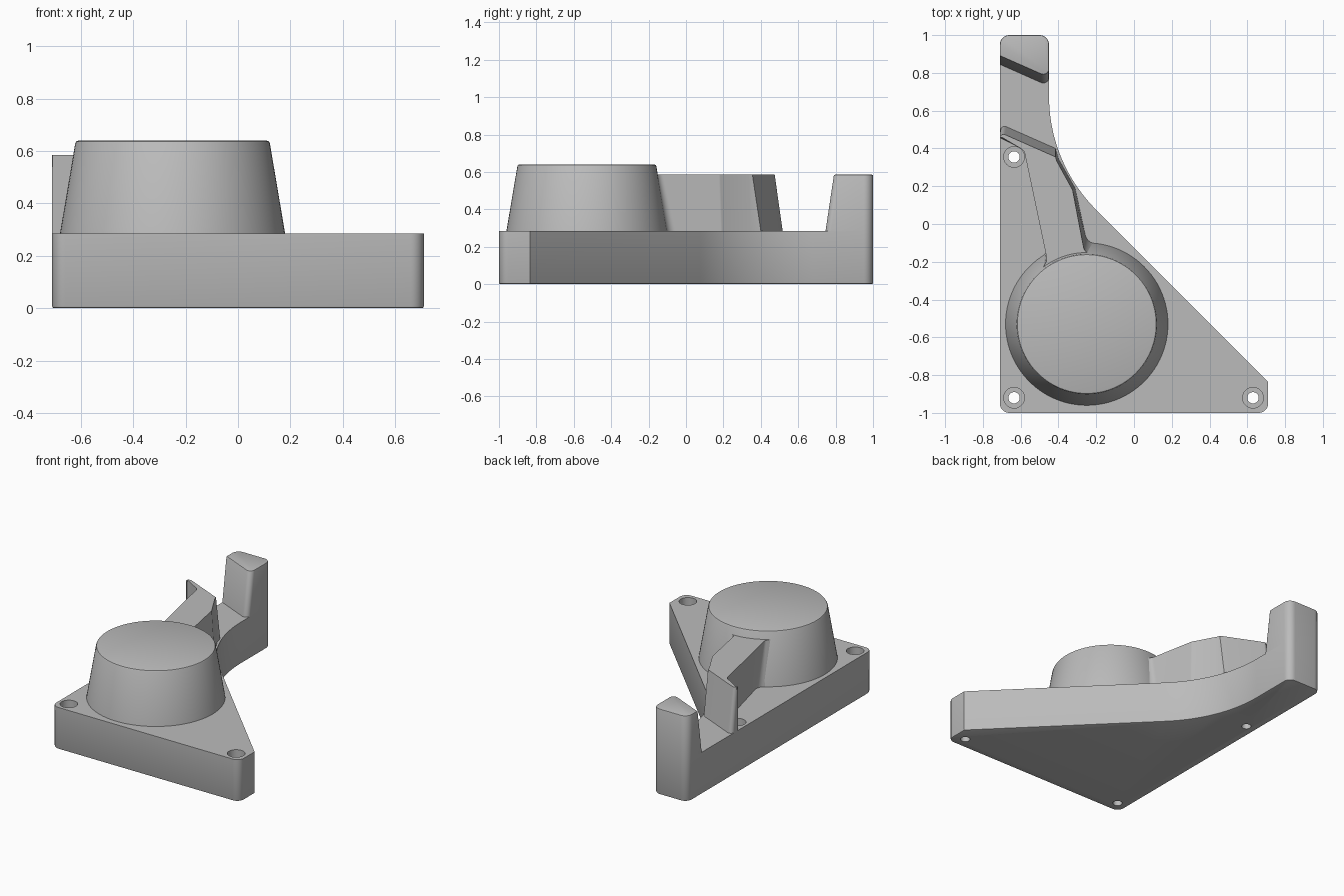
import bpy, bmesh, math
from mathutils import Vector

old = bpy.data.objects.get("Cube")
if old:
    bpy.data.objects.remove(old)

grey = bpy.data.materials.new("plain_grey")
grey.use_nodes = True
colour = (0.5, 0.5, 0.5, 1)
grey.diffuse_color = colour
grey.node_tree.nodes["Principled BSDF"].inputs["Base Color"].default_value = colour

DECK, LEDGE, CROWN = 0.285, 0.585, 0.64


def rounded(corners):
    """Outline from (x, y, radius) corners, each radius swept as an arc."""
    out = []
    for i, (x, y, r) in enumerate(corners):
        p = Vector((x, y))
        if r == 0:
            out.append(p)
            continue
        a = (Vector(corners[i - 1][:2]) - p).normalized()
        b = (Vector(corners[(i + 1) % len(corners)][:2]) - p).normalized()
        half = a.angle(b) / 2
        centre = p + (a + b).normalized() * (r / math.sin(half))
        start = p + a * (r / math.tan(half)) - centre
        turn = math.pi - 2 * half
        if start.x * a.y - start.y * a.x > 0:
            turn = -turn
        steps = 24 if r > 0.5 else 8
        for k in range(steps + 1):
            t = turn * k / steps
            c, s = math.cos(t), math.sin(t)
            out.append(centre + Vector((start.x * c - start.y * s, start.x * s + start.y * c)))
    return out


def circle(x, y, r, n=64):
    return [Vector((x + r * math.cos(2 * math.pi * k / n), y + r * math.sin(2 * math.pi * k / n)))
            for k in range(n)]


def loft(name, low, high, z0, z1, soft_z=None, soft=0.008):
    """Solid between two outlines; the rim at soft_z gets a small round."""
    bm = bmesh.new()
    lo = [bm.verts.new((p.x, p.y, z0)) for p in low]
    hi = [bm.verts.new((p.x, p.y, z1)) for p in high]
    bm.faces.new(lo[::-1])
    bm.faces.new(hi)
    n = len(lo)
    for i in range(n):
        j = (i + 1) % n
        bm.faces.new((lo[i], lo[j], hi[j], hi[i]))
    bmesh.ops.recalc_face_normals(bm, faces=bm.faces)
    if soft_z is not None:
        rim = [e for e in bm.edges if all(abs(v.co.z - soft_z) < 1e-5 for v in e.verts)]
        bmesh.ops.bevel(bm, geom=rim, offset=soft, segments=2, profile=0.5, affect='EDGES')
    mesh = bpy.data.meshes.new(name)
    bm.to_mesh(mesh)
    bm.free()
    obj = bpy.data.objects.new(name, mesh)
    bpy.context.collection.objects.link(obj)
    mesh.materials.append(grey)
    return obj


def activate(obj):
    bpy.ops.object.select_all(action='DESELECT')
    obj.select_set(True)
    bpy.context.view_layer.objects.active = obj


# Base plate with a swept inner edge
outline = rounded([(-0.71, -1, 0.05), (0.71, -1, 0.05), (0.71, -0.835, 0),
                   (-0.45, 0.325, 0.85), (-0.45, 1, 0.05), (-0.71, 1, 0.05)])
plate = loft("base_plate", outline, outline, 0, DECK, soft_z=0)

# Counterbored screw holes
for x, y in ((-0.635, 0.355), (-0.635, -0.92), (0.63, -0.92)):
    for r, z0 in ((0.03, -0.1), (0.055, 0.14)):
        ring = circle(x, y, r, 32)
        cutter = loft("hole_cutter", ring, ring, z0, 0.4)
        cutter.hide_render = True
        mod = plate.modifiers.new("hole", 'BOOLEAN')
        mod.operation = 'DIFFERENCE'
        mod.solver = 'EXACT'
        mod.object = cutter
        activate(plate)
        bpy.ops.object.modifier_apply(modifier=mod.name)
        bpy.data.objects.remove(cutter)

# Tapered round boss
boss = loft("round_boss", circle(-0.25, -0.53, 0.43, 96), circle(-0.25, -0.53, 0.37, 96),
            DECK, CROWN, soft_z=CROWN, soft=0.01)

# Arm from the boss, flared at its root and ending in a slanted wall
arm_low = rounded([(-0.4, -0.4, 0), (-0.2, -0.4, 0), (-0.17, -0.112, 0), (-0.25, -0.095, 0.06),
                   (-0.312, 0.19, 0.03), (-0.4, 0.345, 0), (-0.415, 0.4, 0), (-0.71, 0.53, 0.025),
                   (-0.71, 0.455, 0), (-0.575, 0.395, 0.04), (-0.445, -0.135, 0.06), (-0.528, -0.21, 0)])
arm_high = rounded([(-0.4, -0.4, 0), (-0.2, -0.4, 0), (-0.19, -0.165, 0), (-0.262, -0.15, 0.04),
                    (-0.325, 0.18, 0.03), (-0.41, 0.335, 0), (-0.415, 0.355, 0), (-0.71, 0.485, 0.02),
                    (-0.71, 0.465, 0), (-0.582, 0.39, 0.04), (-0.46, -0.19, 0.04), (-0.49, -0.25, 0)])
arm = loft("arm", arm_low, arm_high, DECK, LEDGE)

# Upright block at the far end, with a sloped inner face
def block_outline(left_y, right_y):
    return rounded([(-0.71, left_y, 0), (-0.45, right_y, 0.03), (-0.45, 1, 0.05), (-0.71, 1, 0.05)])

block = loft("end_block", block_outline(0.845, 0.73), block_outline(0.89, 0.775),
             DECK, LEDGE, soft_z=LEDGE, soft=0.006)

for obj in (plate, boss, arm, block):
    activate(obj)
    bpy.ops.object.shade_smooth_by_angle(angle=math.radians(30))
